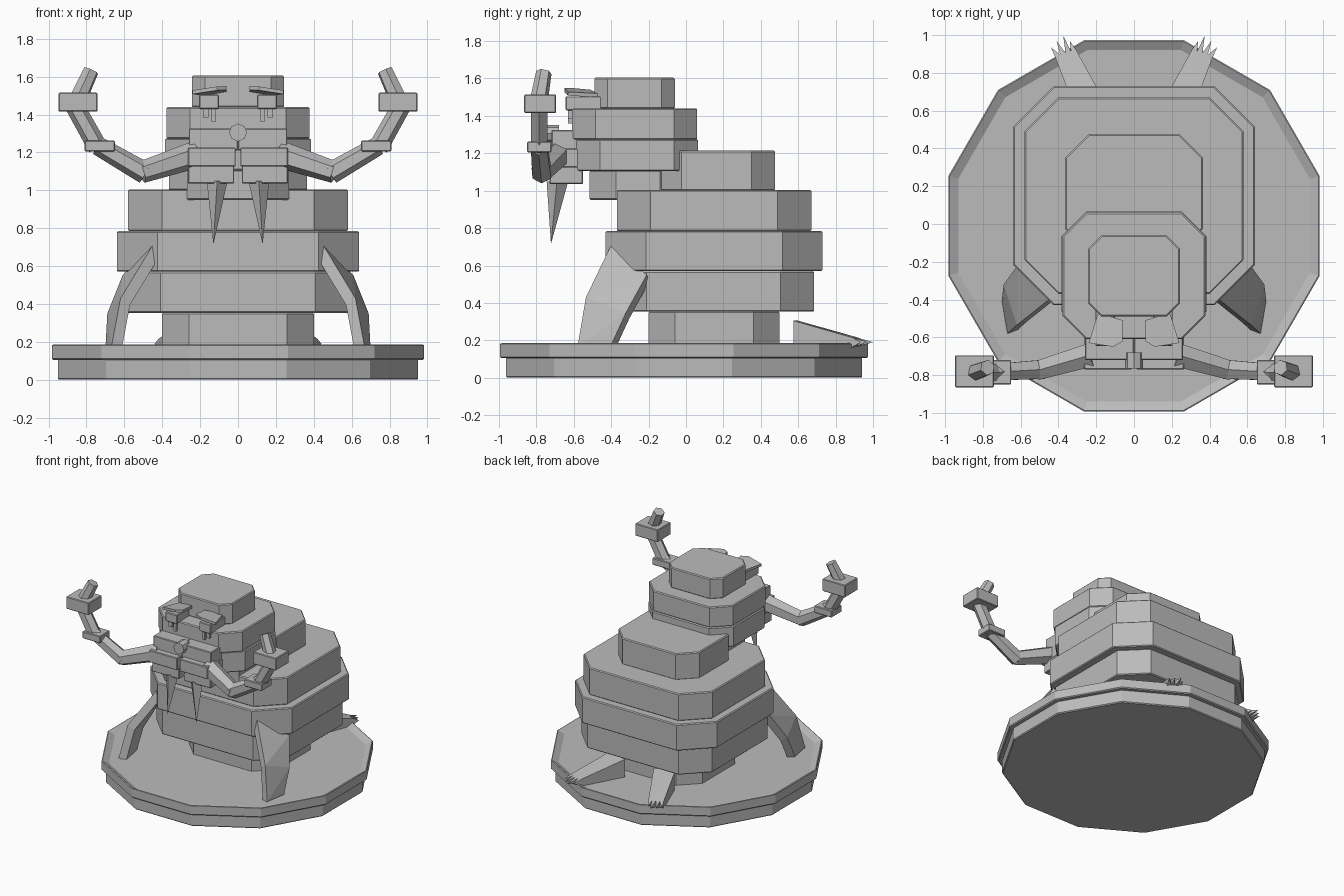
import bpy, bmesh, math
from mathutils import Vector

cube = bpy.data.objects.get("Cube")
if cube:
    bpy.data.objects.remove(cube, do_unlink=True)

grey = bpy.data.materials.new("stone grey")
grey.use_nodes = True
grey.diffuse_color = (0.5, 0.5, 0.5, 1)
grey.node_tree.nodes["Principled BSDF"].inputs["Base Color"].default_value = (0.5, 0.5, 0.5, 1)


def finish(name, bm, bevel=0.0, mirror=False):
    bmesh.ops.recalc_face_normals(bm, faces=bm.faces[:])
    mesh = bpy.data.meshes.new(name)
    bm.to_mesh(mesh)
    bm.free()
    obj = bpy.data.objects.new(name, mesh)
    bpy.context.collection.objects.link(obj)
    mesh.materials.append(grey)
    if bevel:
        mod = obj.modifiers.new("soft edge", 'BEVEL')
        mod.width = bevel
        mod.segments = 1
        mod.angle_limit = math.radians(50)
    if mirror:
        obj.modifiers.new("other side", 'MIRROR')
    return obj


def prism(outline, z0, z1):
    bm = bmesh.new()
    low = [bm.verts.new((x, y, z0)) for x, y in outline]
    face = bm.faces.new(low)
    top = bmesh.ops.extrude_face_region(bm, geom=[face])["geom"]
    moved = [v for v in top if isinstance(v, bmesh.types.BMVert)]
    bmesh.ops.translate(bm, verts=moved, vec=(0, 0, z1 - z0))
    return bm


def slab(name, half, y0, y1, z0, z1, cut):
    # box with its four upright corners cut off
    outline = [(half, y0 + cut), (half, y1 - cut), (half - cut, y1), (cut - half, y1),
               (-half, y1 - cut), (-half, y0 + cut), (cut - half, y0), (half - cut, y0)]
    return finish(name, prism(outline, z0, z1), 0.007)


def block(name, x, y, z, bevel=0.005):
    outline = [(x[0], y[0]), (x[1], y[0]), (x[1], y[1]), (x[0], y[1])]
    return finish(name, prism(outline, *z), bevel, True)


def hull(name, points, mirror=True):
    bm = bmesh.new()
    for p in points:
        bm.verts.new(p)
    bmesh.ops.convex_hull(bm, input=bm.verts[:])
    bmesh.ops.dissolve_limit(bm, angle_limit=0.02, verts=bm.verts[:], edges=bm.edges[:])
    return finish(name, bm, 0, mirror)


def rod(name, a, b, r0, r1, sides=6, mirror=True):
    a, b = Vector(a), Vector(b)
    bm = bmesh.new()
    bmesh.ops.create_cone(bm, cap_ends=True, segments=sides, radius1=r0, radius2=r1,
                          depth=(b - a).length)
    turn = (b - a).to_track_quat('Z', 'Y')
    for v in bm.verts:
        v.co = turn @ v.co + (a + b) / 2
    return finish(name, bm, 0, mirror)


# Twelve-sided plate with a raised rim
def ring(radius):
    steps = [math.radians(15 + 30 * i) for i in range(12)]
    return [(radius * math.cos(t), radius * math.sin(t) - 0.01) for t in steps]


finish("plate_foot", prism(ring(0.985), 0, 0.11), 0.007)
rim = prism(ring(1.018), 0.105, 0.188)
rim.faces.ensure_lookup_table()
top_face = max(rim.faces, key=lambda f: f.calc_center_median().z)
bmesh.ops.inset_region(rim, faces=[top_face], thickness=0.055)
bmesh.ops.translate(rim, verts=top_face.verts[:], vec=(0, 0, -0.03))
finish("plate_rim", rim, 0.007)

# Stacked body, neck and head
slab("body_base", 0.40, -0.20, 0.50, 0.15, 0.355, 0.14)
slab("body_lower", 0.59, -0.39, 0.685, 0.353, 0.57, 0.18)
slab("body_belly", 0.64, -0.43, 0.73, 0.57, 0.785, 0.215)
slab("body_upper", 0.58, -0.37, 0.67, 0.783, 1.005, 0.18)
slab("body_hump", 0.365, -0.15, 0.475, 1.0, 1.215, 0.125)
slab("neck", 0.27, -0.515, 0.0, 0.95, 1.11, 0.14)
slab("head_lower", 0.385, -0.59, 0.065, 1.105, 1.275, 0.13)
slab("head_middle", 0.378, -0.61, 0.06, 1.273, 1.44, 0.125)
slab("head_top", 0.243, -0.49, -0.06, 1.438, 1.605, 0.07)

# Muzzle, nose and tusks
block("muzzle_upper", (0, 0.26), (-0.72, -0.55), (1.21, 1.325))
block("cheek", (0.012, 0.265), (-0.77, -0.55), (1.125, 1.225))
block("jowl", (0.02, 0.265), (-0.73, -0.55), (1.035, 1.13))
rod("nose", (0, -0.765, 1.305), (0, -0.68, 1.305), 0.047, 0.047, 8, False)
hull("tusk", [(0.055, -0.69, 1.05), (0.11, -0.745, 1.05), (0.165, -0.69, 1.05),
              (0.11, -0.63, 1.05), (0.13, -0.722, 0.715)])

# Eyes, brows and the folds below the eyes
block("eye", (0.10, 0.205), (-0.645, -0.45), (1.43, 1.505))
block("eye_fold_inner", (0.12, 0.14), (-0.63, -0.58), (1.36, 1.435), 0)
block("eye_fold_outer", (0.155, 0.185), (-0.63, -0.58), (1.385, 1.435), 0)
brow = [(0.06, -0.62, 1.53), (0.11, -0.65, 1.528), (0.24, -0.63, 1.508),
        (0.19, -0.47, 1.50), (0.06, -0.51, 1.52)]
hull("brow", brow + [(x, y, z + 0.02) for x, y, z in brow])

# Long jointed whiskers with square cuffs
rod("whisker_root", (0.22, -0.69, 1.19), (0.51, -0.775, 1.095), 0.072, 0.058)
rod("whisker_elbow", (0.49, -0.77, 1.09), (0.74, -0.785, 1.235), 0.058, 0.05)
rod("whisker_rise", (0.74, -0.785, 1.225), (0.86, -0.785, 1.44), 0.052, 0.05)
rod("whisker_tip", (0.84, -0.785, 1.49), (0.775, -0.76, 1.632), 0.048, 0.042)
block("whisker_small_cuff", (0.65, 0.81), (-0.85, -0.72), (1.205, 1.262))
block("whisker_large_cuff", (0.742, 0.947), (-0.865, -0.695), (1.415, 1.515))

# Front flippers in two flat sections
inward = Vector((-0.05, 0.016, -0.035))
edges = [((0.45, -0.40, 0.71), (0.61, -0.21, 0.55)),
         ((0.62, -0.535, 0.43), (0.69, -0.32, 0.35)),
         ((0.67, -0.58, 0.165), (0.70, -0.405, 0.165))]
for name, start, end in (("front_flipper_upper", *edges[:2]), ("front_flipper_lower", *edges[1:])):
    outer = [Vector(p) for p in start + end]
    hull(name, outer + [p + inward for p in outer])

# Hind flippers: a wedge with four pointed toes
wedge = [(0.13, 0.60), (0.30, 0.575), (0.42, 0.89), (0.305, 0.92)]
heights = (0.305, 0.305, 0.215, 0.215)
hull("hind_flipper", [(x, y, 0.16) for x, y in wedge]
     + [(x, y, h) for (x, y), h in zip(wedge, heights)])
tips = [(0.34, 0.97), (0.375, 1.0), (0.41, 0.97), (0.44, 0.935)]
left, right = Vector(wedge[3]), Vector(wedge[2])
for i, (x, y) in enumerate(tips):
    a, b = left.lerp(right, i / 4), left.lerp(right, (i + 1) / 4)
    hull("toe_%d" % (i + 1), [(p.x, p.y, z) for p in (a, b) for z in (0.165, 0.215)]
         + [(x, y, 0.19)])
